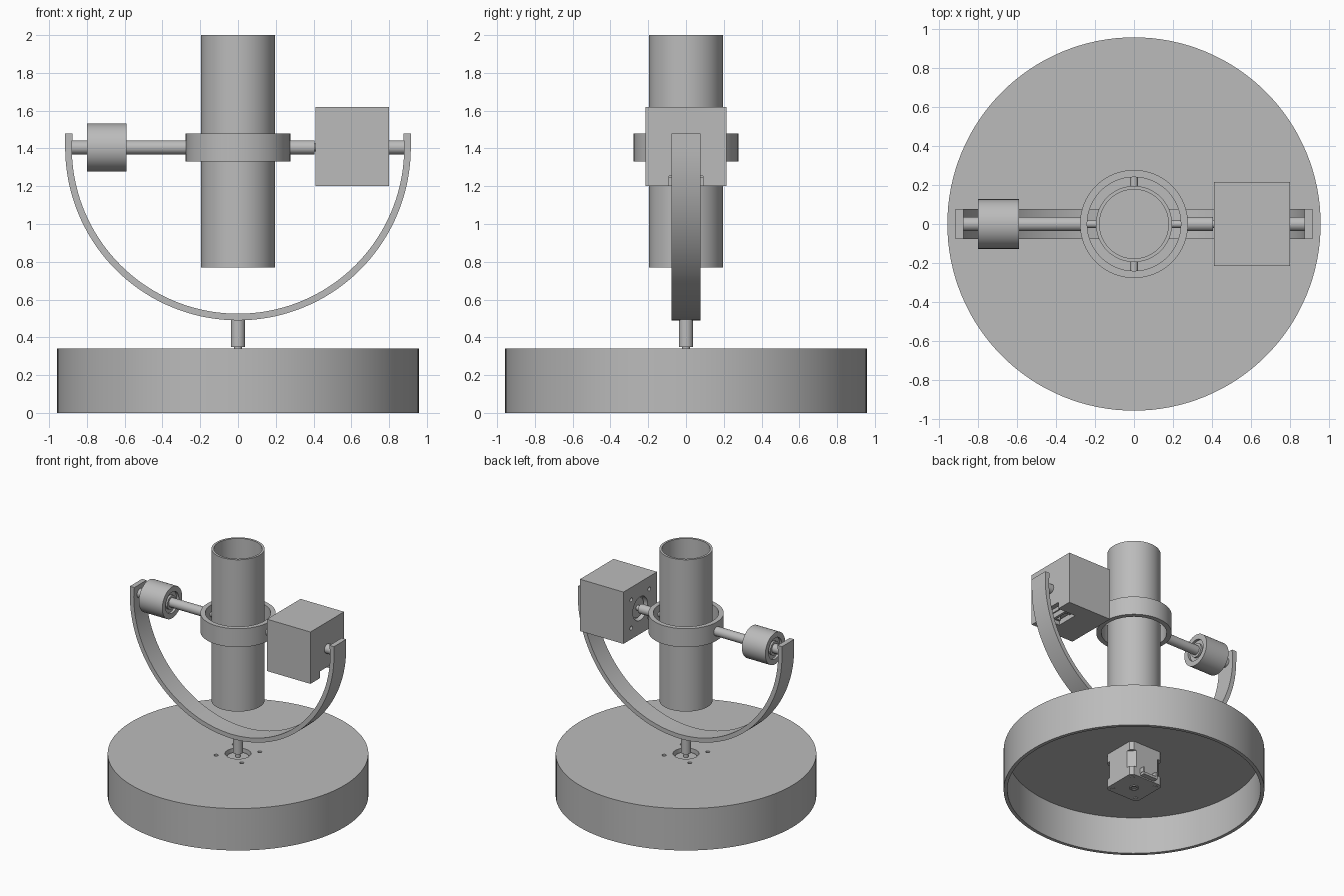
import bpy, bmesh
from math import pi, cos, sin, radians
from mathutils import Matrix, Vector

if "Cube" in bpy.data.objects:
    bpy.data.objects.remove(bpy.data.objects["Cube"], do_unlink=True)

grey = bpy.data.materials.new("plain grey")
grey.use_nodes = True
colour = (0.5, 0.5, 0.5, 1)
grey.diffuse_color = colour
grey.node_tree.nodes["Principled BSDF"].inputs["Base Color"].default_value = colour

AXIS = 1.405                      # height of the tilt axis
ALONG_X = Matrix.Rotation(pi / 2, 4, 'Y')
ALONG_Y = Matrix.Rotation(-pi / 2, 4, 'X')
parts = []


def finish(name, bm):
    bmesh.ops.recalc_face_normals(bm, faces=bm.faces)
    mesh = bpy.data.meshes.new(name)
    bm.to_mesh(mesh)
    bm.free()
    mesh.materials.append(grey)
    obj = bpy.data.objects.new(name, mesh)
    bpy.context.collection.objects.link(obj)
    parts.append(obj)
    return obj


def add_lathe(bm, profile, closed=False, matrix=Matrix(), steps=96):
    """Spin (radius, height) points around local z."""
    new = bmesh.new()
    verts = [new.verts.new((r, 0, z)) for r, z in profile]
    edges = [new.edges.new(p) for p in zip(verts, verts[1:])]
    if closed:
        edges.append(new.edges.new((verts[-1], verts[0])))
    bmesh.ops.spin(new, geom=verts + edges, axis=(0, 0, 1), cent=(0, 0, 0),
                   angle=2 * pi, steps=steps)
    bmesh.ops.remove_doubles(new, verts=new.verts, dist=1e-5)
    bmesh.ops.recalc_face_normals(new, faces=new.faces)
    new.transform(matrix)
    temp = bpy.data.meshes.new("temp")
    new.to_mesh(temp)
    new.free()
    bm.from_mesh(temp)
    bpy.data.meshes.remove(temp)


def add_rod(bm, radius, start, end, matrix=Matrix(), steps=32):
    add_lathe(bm, [(0, start), (radius, start), (radius, end), (0, end)],
              False, matrix, steps)


def add_box(bm, low, high):
    low, high = Vector(low), Vector(high)
    bmesh.ops.create_cube(bm, size=1, matrix=Matrix.Translation((low + high) / 2)
                          @ Matrix.Diagonal((*(high - low), 1)))


def add_prism(bm, points, depth):
    verts = [bm.verts.new(p) for p in points]
    face = bm.faces.new(verts)
    out = bmesh.ops.extrude_face_region(bm, geom=[face])["geom"]
    moved = [g for g in out if isinstance(g, bmesh.types.BMVert)]
    bmesh.ops.translate(bm, vec=depth, verts=moved)


def lathe(name, profile, closed=False, matrix=Matrix(), steps=96):
    bm = bmesh.new()
    add_lathe(bm, profile, closed, matrix, steps)
    return finish(name, bm)


def rod(name, radius, start, end, matrix=Matrix()):
    bm = bmesh.new()
    add_rod(bm, radius, start, end, matrix)
    return finish(name, bm)


def cut(obj, fill):
    """Subtract the solids that fill() adds, one cutter at a time."""
    for add in fill:
        bm = bmesh.new()
        add(bm)
        cutter = finish("cutter", bm)
        parts.remove(cutter)
        cutter.hide_render = True
        mod = obj.modifiers.new("cut", 'BOOLEAN')
        mod.operation, mod.solver, mod.object = 'DIFFERENCE', 'EXACT', cutter
        bpy.context.view_layer.objects.active = obj
        bpy.ops.object.modifier_apply(modifier=mod.name)
        bpy.data.objects.remove(cutter, do_unlink=True)


def screw_holes(frame):
    return [lambda bm, x=x, y=y: add_rod(
        bm, 0.016, -0.01, 0.1, frame @ Matrix.Translation((x, y, 0)), 16)
        for x in (-0.115, 0.115) for y in (-0.115, 0.115)]


def motor(name, frame):
    """Square stepper motor: face at local z = 0, shaft along +z, plug on +y."""
    bm = bmesh.new()
    for low, high, chamfer in ((-0.28, -0.21, 0.025), (-0.21, -0.07, 0.05),
                               (-0.07, 0, 0.025)):
        h = 0.15
        i = h - chamfer
        outline = [(h, -i), (h, i), (i, h), (-i, h), (-h, i), (-h, -i), (-i, -h), (i, -h)]
        add_prism(bm, [(x, y, low) for x, y in outline], (0, 0, high - low))
    add_rod(bm, 0.08, 0, 0.015)
    add_rod(bm, 0.02, 0, 0.055)
    add_lathe(bm, [(0.022, -0.28), (0.035, -0.28), (0.035, -0.286), (0.022, -0.286)],
              True, steps=32)
    for x in (-0.11, 0.11):
        for y in (-0.11, 0.11):
            add_rod(bm, 0.016, -0.285, -0.28, Matrix.Translation((x, y, 0)), 16)
    # plug: floor with two cheeks
    add_box(bm, (-0.065, 0.14, -0.27), (0.065, 0.19, -0.25))
    for s in (-1, 1):
        add_box(bm, (s * 0.06 - 0.008, 0.14, -0.25), (s * 0.06 + 0.008, 0.19, -0.21))
    bm.transform(frame)
    return finish(name, bm)


# Hollow round base with motor underneath
base_frame = Matrix.Translation((0, 0, 0.30))
base = lathe("base", [(0.957, 0), (0.957, 0.34), (0.095, 0.34), (0.095, 0.30),
                      (0.93, 0.30), (0.93, 0)], True, steps=128)
cut(base, screw_holes(base_frame))
motor("base_motor", base_frame)
rod("pivot_post", 0.038, 0.35, 0.50)

# Half-circle yoke with short upright ends
R, T, W = 0.915, 0.035, 0.078
bm = bmesh.new()
angles = [pi + pi * i / 72 for i in range(73)]
outer = [(R * cos(a), -W, AXIS + R * sin(a)) for a in angles]
inner = [((R - T) * cos(a), -W, AXIS + (R - T) * sin(a)) for a in reversed(angles)]
top = 1.48
add_prism(bm, [(-R, -W, top)] + outer + [(R, -W, top), (R - T - 0.005, -W, top)]
          + inner + [(T + 0.005 - R, -W, top)], (0, 2 * W, 0))
finish("yoke", bm)

# Tube in its ring, held by four pins
lathe("tube", [(0, 0.77), (0.195, 0.77), (0.195, 2), (0.177, 2), (0.177, 0.79), (0, 0.79)])
lathe("ring", [(0.277, 1.33), (0.277, 1.48), (0.24, 1.48), (0.24, 1.33)], True)
centre = Matrix.Translation((0, 0, AXIS))
for side, s in (("left", 1), ("right", -1)):
    rod(side + "_pin", 0.02, s * 0.185, s * 0.25, centre @ ALONG_X)
for side, s in (("back", 1), ("front", -1)):
    rod(side + "_pin", 0.02, s * 0.185, s * 0.25, centre @ ALONG_Y)

# Tilt axle and bearing
tilt = centre @ ALONG_X
rod("bearing_axle", 0.037, -0.89, -0.265, tilt)
lathe("bearing", [(0.127, -0.80), (0.127, -0.59), (0.085, -0.59), (0.085, -0.61),
                  (0.03, -0.61), (0.03, -0.78), (0.085, -0.78), (0.085, -0.80)],
      True, tilt, 64)
lathe("bearing_inner_race", [(0.03, -0.795), (0.03, -0.595), (0.055, -0.595),
                             (0.055, -0.795)], True, tilt, 48)
rod("motor_axle", 0.037, 0.265, 0.405, tilt)
rod("yoke_stub", 0.037, 0.79, 0.89, tilt)

# Housing around the tilt motor, with a cable slot below
tilt_frame = Matrix(((0, 0, -1, 0.45), (1, 0, 0, 0), (0, -1, 0, AXIS), (0, 0, 0, 1)))
bm = bmesh.new()
add_box(bm, (0.41, -0.215, 1.20), (0.80, 0.215, 1.62))
housing = finish("motor_housing", bm)
cut(housing, [
    lambda bm: add_box(bm, (0.45, -0.16, 1.245), (0.76, 0.16, 1.565)),
    lambda bm: add_box(bm, (0.64, -0.09, 1.15), (0.85, 0.09, 1.255)),
    lambda bm: add_rod(bm, 0.095, -0.01, 0.1, tilt_frame, 48),
] + screw_holes(tilt_frame))
motor("tilt_motor", tilt_frame)

# Smooth the round sides, keep the edges sharp
bpy.ops.object.select_all(action='DESELECT')
for obj in parts:
    obj.select_set(True)
bpy.context.view_layer.objects.active = parts[0]
bpy.ops.object.shade_smooth_by_angle(angle=radians(30))
